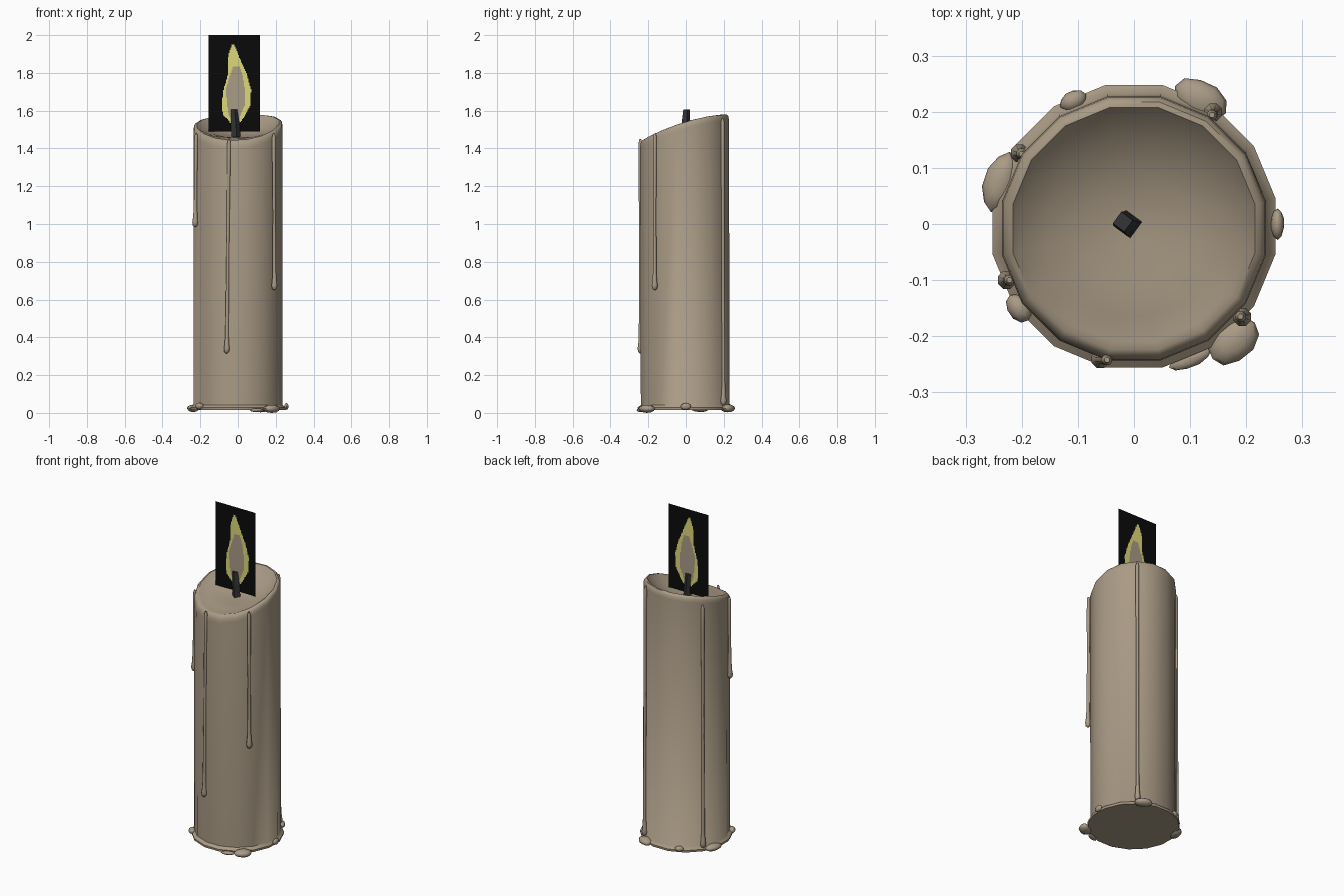
import bpy, bmesh, math, random
from mathutils import Vector, Matrix

if "Cube" in bpy.data.objects:
    bpy.data.objects.remove(bpy.data.objects["Cube"])

random.seed(4)


def material(name, rgb):
    m = bpy.data.materials.new(name)
    m.diffuse_color = (*rgb, 1)
    m.use_nodes = True
    m.node_tree.nodes["Principled BSDF"].inputs["Base Color"].default_value = m.diffuse_color
    return m


WAX = material("tan wax", (0.40, 0.325, 0.235))
CHAR = material("charred wick", (0.035, 0.035, 0.038))
BLACK = material("black card", (0.003, 0.003, 0.003))
YELLOW = material("flame yellow", (0.72, 0.69, 0.19))


def finish(name, bm, mats, angle=None):
    me = bpy.data.meshes.new(name)
    bm.to_mesh(me)
    bm.free()
    ob = bpy.data.objects.new(name, me)
    bpy.context.collection.objects.link(ob)
    for m in mats:
        me.materials.append(m)
    if angle:
        bpy.ops.object.select_all(action='DESELECT')
        ob.select_set(True)
        bpy.context.view_layer.objects.active = ob
        bpy.ops.object.shade_smooth_by_angle(angle=math.radians(angle))
    return ob


def loft(name, rings, mat, angle=None):
    """Skin a stack of equal-sized point rings and cap both ends."""
    bm = bmesh.new()
    vs = [[bm.verts.new(p) for p in r] for r in rings]
    n = len(vs[0])
    for a, b in zip(vs, vs[1:]):
        for i in range(n):
            j = (i + 1) % n
            bm.faces.new((a[i], a[j], b[j], b[i]))
    bm.faces.new(vs[0][::-1])
    bm.faces.new(vs[-1])
    bmesh.ops.recalc_face_normals(bm, faces=bm.faces)
    return finish(name, bm, [mat], angle)


def circle(cx, cy, r, n, zf):
    pts = []
    for i in range(n):
        a = 2 * math.pi * (i + 0.5) / n
        x, y = cx + r * math.cos(a), cy + r * math.sin(a)
        pts.append((x, y, zf(x, y)))
    return pts


# Candle body: 16-sided column, slanted rounded rim, dished melt pool
def rim(x, y):
    return 1.533 + 0.3 * y - 0.4 * y * y + 0.04 * x


def pool(x, y):
    return 1.462 + 0.1 * y


rings = [circle(0, -0.004, r, 16, lambda x, y, z=z: z)
         for r, z in ((0.255, 0.015), (0.257, 0.028), (0.24, 0.042))]
for r, drop, mix in ((0.24, 0.035, 0), (0.238, 0.014, 0), (0.23, 0.002, 0),
                     (0.22, 0.0, 0), (0.205, 0.008, 0.1), (0.16, 0.01, 0.5),
                     (0.10, 0.0, 0.85), (0.03, 0.0, 1.0)):
    rings.append(circle(0, -0.008, r, 16, lambda x, y, d=drop, m=mix:
                        (rim(x, y) - d) * (1 - m) + pool(x, y) * m))
loft("candle_body", rings, WAX, 50)

# Wax drips: thin runs ending in a swollen bead
drips = [(-0.048, -0.242, 1.45, -0.060, -0.241, 0.315),
         (0.190, -0.165, 1.48, 0.193, -0.166, 0.65),
         (-0.222, -0.100, 1.48, -0.227, -0.100, 0.985),
         (0.139, 0.194, 1.56, 0.141, 0.199, 0.04),
         (-0.200, 0.125, 1.51, -0.204, 0.126, 0.03)]
for k, (x0, y0, z0, x1, y1, z1) in enumerate(drips):
    shape = [(z0, 0.005), (z0 - 0.02, 0.010), (z0 - 0.15, 0.010),
             ((z0 + z1) / 2, 0.008), (z1 + 0.10, 0.010), (z1 + 0.05, 0.013),
             (z1 + 0.025, 0.017), (z1 + 0.008, 0.014), (z1, 0.005)]
    rs = []
    for z, r in shape:
        t = (z0 - z) / (z0 - z1)
        rs.append(circle(x0 + (x1 - x0) * t, y0 + (y1 - y0) * t, r, 8,
                         lambda x, y, z=z: z))
    loft(f"wax_drip_{k + 1}", rs, WAX, 60)

# Hardened wax blobs around the foot: x, y, z, radial, tangential, height
blobs = [(0.118, 0.222, 0.024, 0.034, 0.052, 0.022),
         (-0.238, 0.075, 0.024, 0.030, 0.055, 0.020),
         (0.178, -0.208, 0.022, 0.036, 0.052, 0.022),
         (-0.205, -0.150, 0.036, 0.020, 0.028, 0.018),
         (-0.108, 0.220, 0.034, 0.018, 0.026, 0.016),
         (0.256, 0.000, 0.034, 0.012, 0.028, 0.018),
         (0.100, -0.240, 0.014, 0.016, 0.040, 0.010)]
for k, (x, y, z, a, b, h) in enumerate(blobs):
    bm = bmesh.new()
    bmesh.ops.create_uvsphere(bm, u_segments=10, v_segments=6, radius=1)
    for v in bm.verts:
        v.co *= random.uniform(0.94, 1.03)
        v.co = Vector((v.co.x * a, v.co.y * b, v.co.z * h))
    bm.transform(Matrix.Translation((x, y, z)) @
                 Matrix.Rotation(math.atan2(y, x), 4, 'Z'))
    for v in bm.verts:
        v.co.z = max(v.co.z, 0)
    finish(f"wax_blob_{k + 1}", bm, [WAX], 60)

# Wick: leaning four-sided stub
wick = []
for x, y, z, r in ((-0.010, 0.000, 1.455, 0.025), (-0.014, 0.000, 1.53, 0.023),
                   (-0.020, 0.004, 1.607, 0.018)):
    wick.append([(x + r * math.cos(t), y + r * math.sin(t), z)
                 for t in (i * math.pi / 2 + 0.15 for i in range(4))])
loft("wick", wick, CHAR)


# Flame card: one thin sheet of small cells coloured by the flame outline
OUTER = [(1.535, -0.04, 0.012), (1.58, -0.08, 0.04), (1.63, -0.087, 0.066),
         (1.71, -0.077, 0.070), (1.79, -0.055, 0.048), (1.87, -0.055, 0.013),
         (1.91, -0.045, -0.003), (1.95, -0.031, -0.022)]
INNER = [(1.56, -0.04, 0.005), (1.58, -0.05, 0.015), (1.63, -0.058, 0.035),
         (1.71, -0.066, 0.036), (1.79, -0.040, 0.024), (1.835, -0.025, 0.008)]


def inside(outline, x, z):
    for (za, la, ra), (zb, lb, rb) in zip(outline, outline[1:]):
        if za <= z < zb:
            t = (z - za) / (zb - za)
            return la + (lb - la) * t <= x <= ra + (rb - ra) * t
    return False


bm = bmesh.new()
NX, NZ = 54, 102
X0, X1, Z0, Z1, Y = -0.155, 0.117, 1.49, 2.0, 0.004
grid = [[bm.verts.new((X0 + (X1 - X0) * i / NX, Y, Z0 + (Z1 - Z0) * j / NZ))
         for i in range(NX + 1)] for j in range(NZ + 1)]
for j in range(NZ):
    for i in range(NX):
        f = bm.faces.new((grid[j][i], grid[j][i + 1],
                          grid[j + 1][i + 1], grid[j + 1][i]))
        c = f.calc_center_median()
        f.material_index = (2 if inside(INNER, c.x, c.z) else
                            1 if inside(OUTER, c.x, c.z) else 0)
finish("flame_card", bm, [BLACK, YELLOW, WAX])
